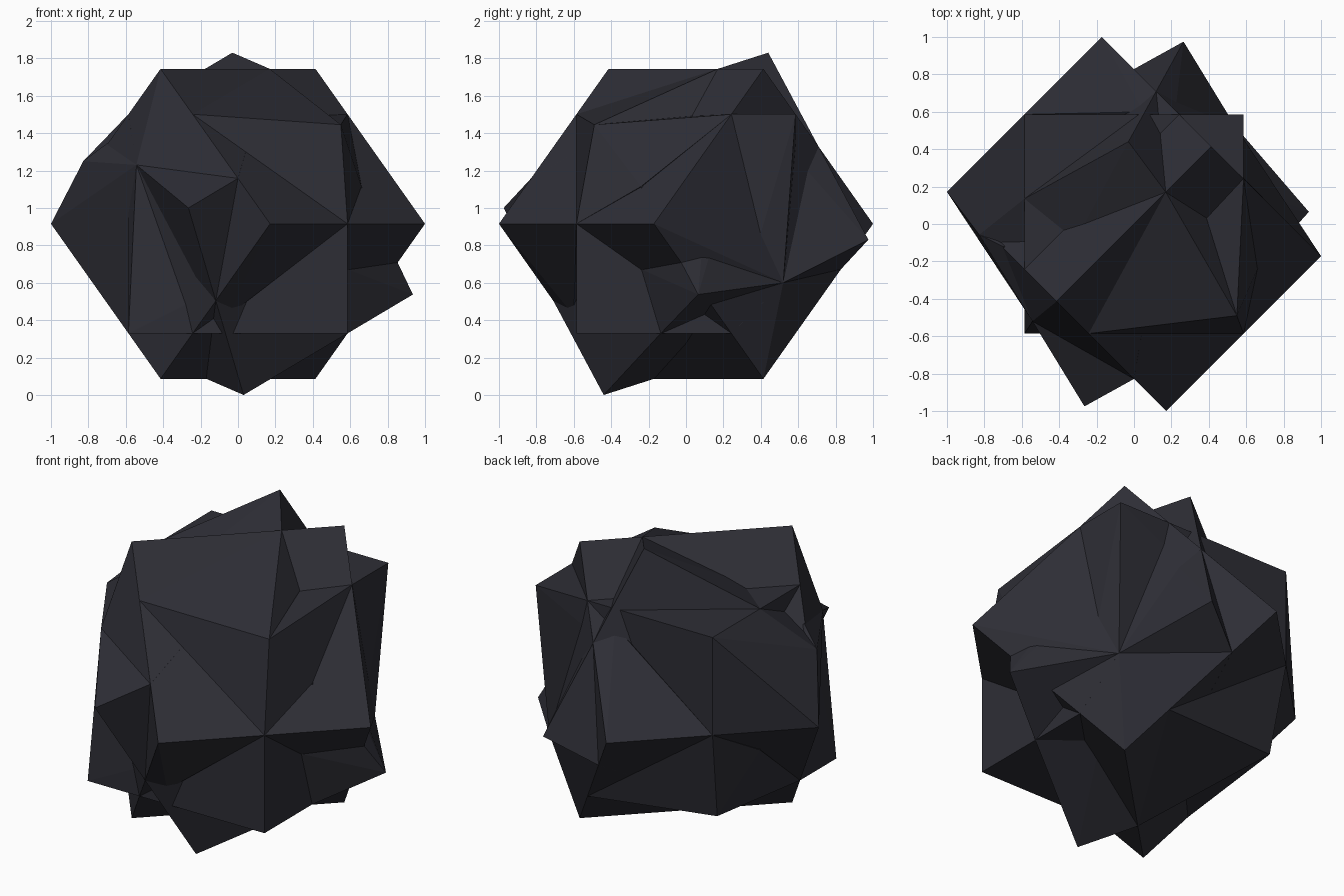
import bpy, bmesh
from mathutils import Vector

if "Cube" in bpy.data.objects:
    bpy.data.objects.remove(bpy.data.objects["Cube"])

LIFT = 0.915             # height of the centre of the cluster
H = 0.5858               # half side of every cube
E = H / 2 ** 0.5         # 0.414
D2 = 2 * E               # 0.828

dark = bpy.data.materials.new("dark slate")
dark.diffuse_color = (0.027, 0.027, 0.036, 1)
dark.use_nodes = True
dark.node_tree.nodes["Principled BSDF"].inputs["Base Color"].default_value = dark.diffuse_color


def V(*c):
    return Vector(c)


def both(*pts):
    """The points together with their mirror images through the centre."""
    return [p for q in pts for p in (q, -q)]


def hull(name, pts):
    """Convex solid around a few corner points."""
    bm = bmesh.new()
    vs = [bm.verts.new(p + V(0, 0, LIFT)) for p in pts]
    bmesh.ops.convex_hull(bm, input=vs)
    bmesh.ops.delete(bm, geom=[v for v in bm.verts if not v.link_faces], context='VERTS')
    bmesh.ops.dissolve_limit(bm, angle_limit=0.004, verts=bm.verts[:], edges=bm.edges[:])
    bmesh.ops.recalc_face_normals(bm, faces=bm.faces[:])
    me = bpy.data.meshes.new(name)
    bm.to_mesh(me)
    bm.free()
    me.materials.append(dark)
    ob = bpy.data.objects.new(name, me)
    bpy.context.collection.objects.link(ob)
    return ob


# blunted corners, used on both sides of the centre
blunt_a = V(0.55, -0.49, 0.53)
blunt_b = V(0.543, 0.52, -0.315)

# corners of the tilted cube
right, front = V(E + H, E - H, 0), V(H - E, -E - H, 0)
top_l, top_r = V(-E, -E, D2), V(E, E, D2)

# corners of the skewed cube
peak = V(-0.03, 0.44, 0.915)
back_tip = V(0.265, 0.975, -0.085)
side_tip = V(0.935, 0.065, -0.378)
short_tip = side_tip * -0.885

# points where the cubes' edges cross
centre = V(0, 0, 0)
mid = V(H, -H, 0)
ridge = V(0.17, 0.17, D2)
k = V(H, 0.243, H)
k_low = V(H, 0.243, -H)
x = V(-H, 0.135, H)
notch = V(0.66, -0.24, 0.2)
cross = V(0.12, 0.708, 0.414)
brow = V(-0.243, -H, H)
edge_hit = V(0, -D2, 0.243)
inner = V(0.335, -0.456, -0.147)

# cube standing straight, with four blunted corners
upright = hull("upright_cube", both(
    V(H, H, H), V(H, -H, -H), blunt_a, blunt_b, mid, k, k_low, x))

# cube turned 45 degrees about its level edge
tilted = hull("tilted_cube", both(right, front, top_l, top_r))

# skewed cube, in two crossing halves that leave notches between the tips
skew_a = hull("skewed_cube_sides", both(peak, blunt_b, ridge, x, inner, notch)
              + [side_tip, short_tip])
skew_b = hull("skewed_cube_ends", both(peak, blunt_b, ridge, inner, edge_hit, back_tip))

parts = [tilted, upright, skew_a, skew_b]

# sloping facets that bridge the blunted corners to the tilted cube
bridges = {
    "slope": [centre, blunt_a, brow, ridge, V(0.38, 0.045, 0.583), notch, mid],
    "fan": [centre, blunt_b, right, k, V(0.243, H, H), cross, -edge_hit, V(E, E, -D2)],
    "cheek": [centre, blunt_a, k, notch, mid],
    "wedge": [centre, V(0.05, 0.6, 0.49), -front, -mid, cross],
}
for label, pts in bridges.items():
    for s, side in ((1, "near"), (-1, "far")):
        parts.append(hull(f"{label}_facets_{side}", [p * s for p in pts]))

# facets that lead up to the shortened tip on the left
parts.append(hull("tip_facets_back", [centre, V(-H, H, H), -mid, -right, short_tip, x]))
parts.append(hull("tip_facets_front",
                  [centre, short_tip, -blunt_b, -right, V(-0.7, -0.12, 0.43)]))

# fuse everything into one shell
base = parts[0]
for ob in parts[1:]:
    m = base.modifiers.new("fuse", 'BOOLEAN')
    m.operation = 'UNION'
    m.solver = 'EXACT'
    m.object = ob
bpy.context.view_layer.update()
deps = bpy.context.evaluated_depsgraph_get()
fused = bpy.data.meshes.new_from_object(base.evaluated_get(deps))
bm = bmesh.new()
bm.from_mesh(fused)
good = bm.calc_volume() > 1.9 and not any(e.is_boundary for e in bm.edges)
bm.free()
base.modifiers.clear()
if good:
    base.data = fused
    base.name = "faceted_rock"
    for ob in parts[1:]:
        bpy.data.objects.remove(ob)
    base.data.materials.clear()
    base.data.materials.append(dark)
    for p in base.data.polygons:
        p.material_index = 0
        p.use_smooth = False
